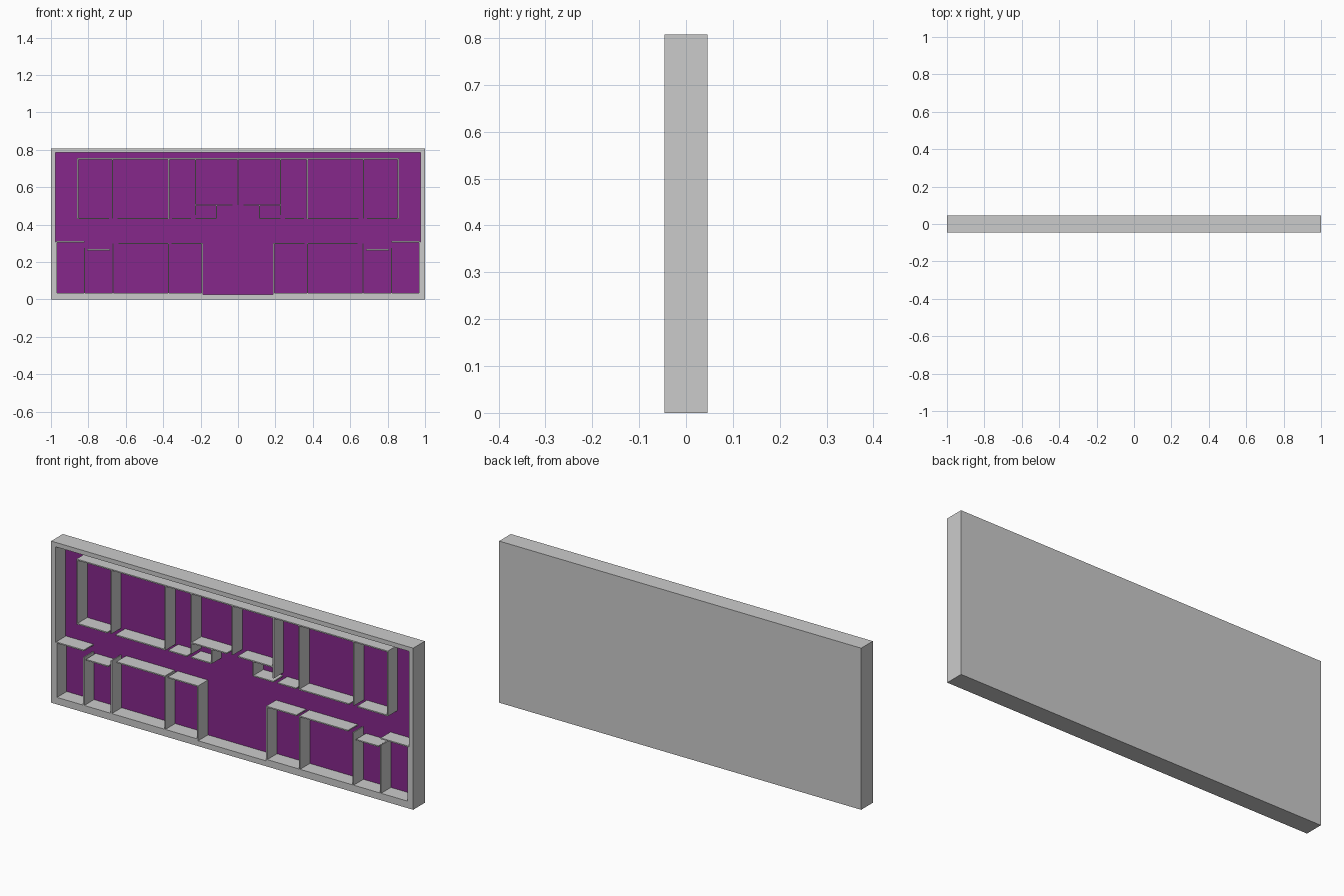
import bpy, bmesh

if "Cube" in bpy.data.objects:
    bpy.data.objects.remove(bpy.data.objects["Cube"])

FRONT, BACK, FLOOR = -0.046, 0.046, 0.031   # y of rim, rear face, floor
H, T = 0.807, 0.006                         # overall height, wall thickness


def finish(bm, name, color=None):
    bmesh.ops.recalc_face_normals(bm, faces=bm.faces)
    mesh = bpy.data.meshes.new(name)
    bm.to_mesh(mesh)
    bm.free()
    obj = bpy.data.objects.new(name, mesh)
    bpy.context.collection.objects.link(obj)
    if color:
        mat = bpy.data.materials.new(name)
        mat.diffuse_color = color
        mat.use_nodes = True
        mat.node_tree.nodes["Principled BSDF"].inputs["Base Color"].default_value = mat.diffuse_color
        mesh.materials.append(mat)
    return obj


def ring(bm, pts, y):
    return [bm.verts.new((x, y, z)) for x, z in pts]


def bridge(bm, a, b):
    n = len(a)
    for i in range(n):
        bm.faces.new((a[i], a[(i + 1) % n], b[(i + 1) % n], b[i]))


# Outlines: outer rectangle and the stepped interior
outer = [(-1, 0), (1, 0), (1, H), (-1, H)]
half = [(0.188, 0.027), (0.188, 0.035), (0.968, 0.035),
        (0.968, 0.308), (0.976, 0.308), (0.976, 0.785)]
inner = half + [(-x, z) for x, z in reversed(half)]

# Outer shell: rim, sides, rear and inside faces
bm = bmesh.new()
of, ob = ring(bm, outer, FRONT), ring(bm, outer, BACK)
inf, inb = ring(bm, inner, FRONT), ring(bm, inner, FLOOR)
bridge(bm, of, ob)
bridge(bm, inf, inb)
bm.faces.new(ob)
rim = [bm.edges.get((l[i], l[(i + 1) % len(l)])) for l in (of, inf) for i in range(len(l))]
bmesh.ops.triangle_fill(bm, edges=rim, use_beauty=True, normal=(0, -1, 0))
finish(bm, "outer_shell")

# Purple floor
bm = bmesh.new()
bm.faces.new(ring(bm, inner, FLOOR)[::-1])
finish(bm, "floor", (0.24, 0.02, 0.26, 1))


def wall_set(name, verticals, horizontals, mirror=True):
    """verticals: (x, z0, z1); horizontals: (z, x0, x1); mirrored across x = 0"""
    bm = bmesh.new()
    h = T / 2
    rects = [(x - h, x + h, a, b) for x, a, b in verticals]
    rects += [(a, b, z - h, z + h) for z, a, b in horizontals]
    if mirror:
        rects += [(-b, -a, c, d) for a, b, c, d in rects]
    for x0, x1, z0, z1 in rects:
        pts = [(x0, z0), (x1, z0), (x1, z1), (x0, z1)]
        f, b = ring(bm, pts, FRONT), ring(bm, pts, FLOOR)
        bridge(bm, f, b)
        bm.faces.new(f)
        bm.faces.new(b)
    return finish(bm, name)


# Upper row of rooms, with door gaps beside the dividers
LOW, TOP = 0.432, 0.749
wall_set("upper_room_walls",
         [(0.857, LOW, TOP), (0.67, LOW, TOP), (0.37, LOW, TOP),
          (0.227, 0.45, TOP)],
         [(LOW, 0.69, 0.86), (LOW, 0.37, 0.645), (LOW, 0.25, 0.353),
          (0.752, 0.0, 0.86)])
wall_set("centre_divider", [(0, 0.505, TOP)], [], mirror=False)

# Small closets beside the entrance hall
wall_set("closet_walls", [(0.115, LOW, 0.502)],
         [(0.505, 0.03, 0.227), (LOW, 0.118, 0.227)])

# Lower row of rooms
wall_set("lower_room_walls",
         [(0.82, 0.035, 0.275), (0.668, 0.035, 0.298), (0.372, 0.035, 0.298),
          (0.191, 0.035, 0.295)],
         [(0.308, 0.82, 0.972), (0.265, 0.685, 0.808),
          (0.298, 0.372, 0.64), (0.298, 0.188, 0.355)])
